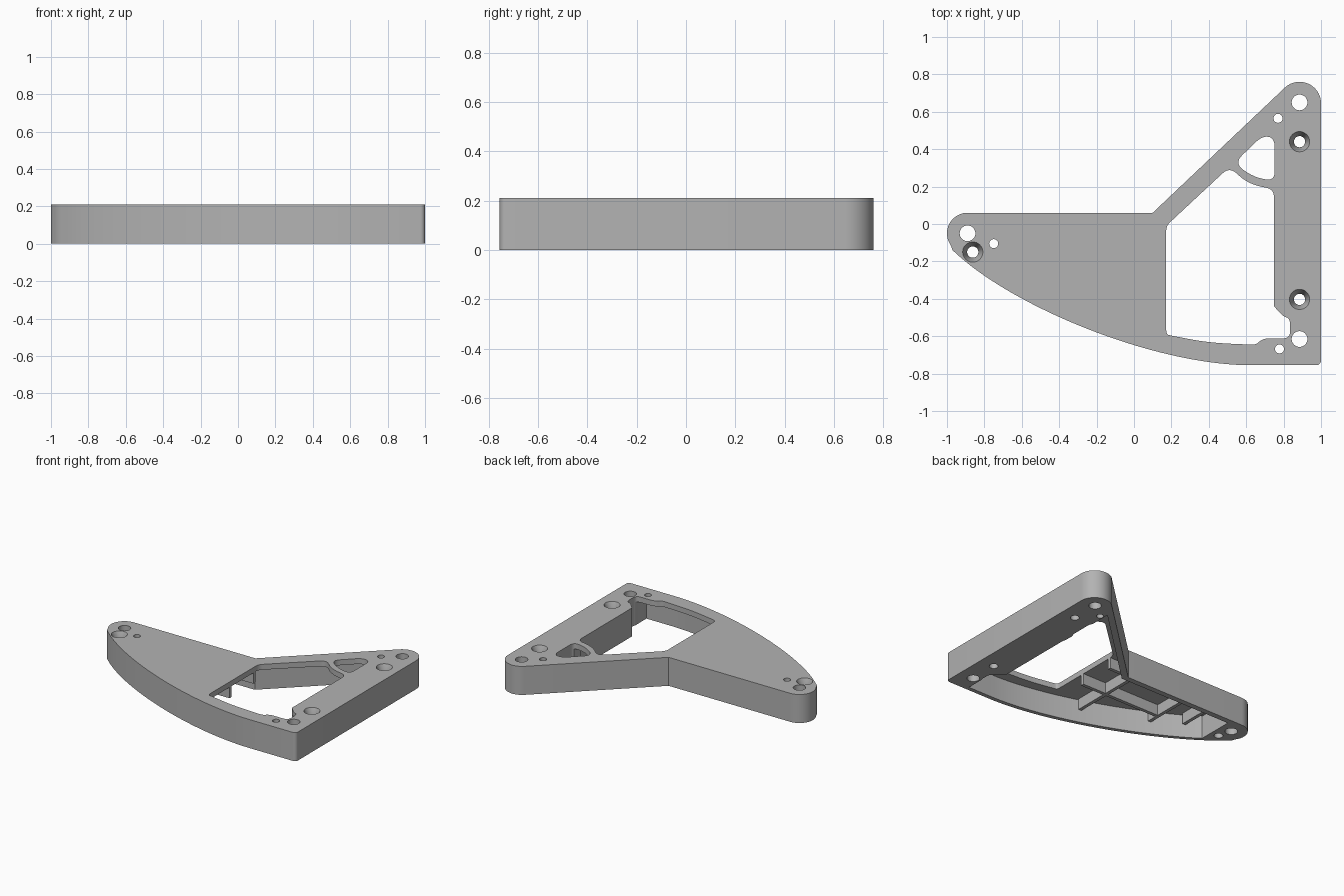
import bpy, bmesh, math
from mathutils import Vector
from mathutils.geometry import interpolate_bezier

cube = bpy.data.objects.get("Cube")
if cube:
    bpy.data.objects.remove(cube, do_unlink=True)

grey = bpy.data.materials.new("plain grey")
grey.use_nodes = True
grey.diffuse_color = (0.45, 0.45, 0.45, 1)
grey.node_tree.nodes["Principled BSDF"].inputs["Base Color"].default_value = grey.diffuse_color

HEIGHT, PLATE_BOTTOM = 0.21, 0.17


def add_object(name, bm):
    bmesh.ops.recalc_face_normals(bm, faces=bm.faces)
    mesh = bpy.data.meshes.new(name)
    bm.to_mesh(mesh)
    bm.free()
    mesh.materials.append(grey)
    obj = bpy.data.objects.new(name, mesh)
    bpy.context.collection.objects.link(obj)
    return obj


def arc(cx, cy, r, start, end, steps=16):
    angles = [math.radians(start + (end - start) * i / steps) for i in range(steps + 1)]
    return [(cx + r * math.cos(a), cy + r * math.sin(a)) for a in angles]


def rounded(corners, steps=8):
    """Outline from (x, y, softness), each corner replaced by a curve."""
    out = []
    for i, (x, y, r) in enumerate(corners):
        p = Vector((x, y))
        a = Vector(corners[i - 1][:2]) - p
        b = Vector(corners[(i + 1) % len(corners)][:2]) - p
        if r == 0:
            out.append((x, y))
            continue
        a = p + a.normalized() * min(r, a.length * 0.48)
        b = p + b.normalized() * min(r, b.length * 0.48)
        for k in range(steps + 1):
            t = k / steps
            out.append(tuple(a * (1 - t) ** 2 + p * 2 * t * (1 - t) + b * t * t))
    return out


def prism(name, outline, z0, z1):
    bm = bmesh.new()
    face = bm.faces.new([bm.verts.new((x, y, z0)) for x, y in outline])
    ext = bmesh.ops.extrude_face_region(bm, geom=[face])
    verts = [v for v in ext["geom"] if isinstance(v, bmesh.types.BMVert)]
    bmesh.ops.translate(bm, vec=(0, 0, z1 - z0), verts=verts)
    return add_object(name, bm)


def cone(name, x, y, z0, z1, r0, r1):
    bm = bmesh.new()
    bmesh.ops.create_cone(bm, cap_ends=True, segments=32, radius1=r0, radius2=r1, depth=z1 - z0)
    bmesh.ops.translate(bm, vec=(x, y, (z0 + z1) / 2), verts=bm.verts)
    return add_object(name, bm)


def cut(target, cutter):
    mod = target.modifiers.new("cut", "BOOLEAN")
    mod.operation, mod.solver, mod.object = "DIFFERENCE", "EXACT", cutter
    bpy.context.view_layer.update()
    graph = bpy.context.evaluated_depsgraph_get()
    mesh = bpy.data.meshes.new_from_object(target.evaluated_get(graph))
    target.modifiers.clear()
    target.data = mesh
    bpy.data.objects.remove(cutter, do_unlink=True)


# Outer body: bowed front, rounded left and back ends
bow = [(p.x, p.y) for p in interpolate_bezier(
    Vector((-0.97, -0.14, 0)), Vector((-0.66, -0.44, 0)),
    Vector((0.1, -0.752, 0)), Vector((0.62, -0.755, 0)), 40)]
outline = (bow + arc(0.975, -0.73, 0.025, -90, 0, 6)
           + arc(0.885, 0.645, 0.115, 0, 133, 20)
           + [(0.1, 0.06)] + arc(-0.89, -0.05, 0.11, 90, 215, 20))
body = prism("wing_body", outline, 0, HEIGHT)

# Hollow underside, leaving a thin front and back wall and solid ends
inner_bow = [(x, y + 0.03) for x, y in bow if x > -0.79]
hollow = [(-0.8, -0.245)] + inner_bow + [
    (0.83, -0.725), (0.83, -0.51), (0.8, -0.485), (0.741, -0.435),
    (0.741, 0.606), (0.123, 0.02), (-0.8, 0.02)]
cut(body, prism("hollow_cutter", hollow, -0.1, PLATE_BOTTOM))

# Large window and small three-sided opening
window = rounded([
    (0.172, -0.59, 0.03), (0.172, -0.01, 0.03), (0.51, 0.305, 0.05),
    (0.61, 0.215, 0.1), (0.748, 0.185, 0.04), (0.748, -0.44, 0),
    (0.8, -0.495, 0.02), (0.835, -0.505, 0.04), (0.835, -0.612, 0.04),
    (0.69, -0.612, 0.03), (0.65, -0.646, 0.02), (0.4, -0.635, 0.15),
    (0.2, -0.597, 0.01)])
cut(body, prism("window_cutter", window, -0.1, 0.3))
opening = rounded([
    (0.535, 0.325, 0.06), (0.685, 0.472, 0.06), (0.752, 0.46, 0.05),
    (0.752, 0.23, 0.05), (0.64, 0.25, 0.09)])
cut(body, prism("opening_cutter", opening, -0.1, 0.3))

# Plain holes and countersunk screw holes
for x, y, r in [(0.885, 0.65, 0.042), (0.885, -0.615, 0.042), (-0.89, -0.05, 0.042),
                (0.77, 0.565, 0.024), (0.778, -0.668, 0.024), (-0.75, -0.105, 0.024)]:
    cut(body, cone("hole_cutter", x, y, -0.1, 0.3, r, r))
for x, y in [(0.885, 0.44), (0.885, -0.403), (-0.862, -0.15)]:
    cut(body, cone("screw_cutter", x, y, -0.1, 0.3, 0.03, 0.03))
    cut(body, cone("sink_cutter", x, y, 0.15, 0.212, 0.03, 0.055))

bpy.ops.object.select_all(action="DESELECT")
body.select_set(True)
bpy.context.view_layer.objects.active = body
bpy.ops.object.shade_smooth_by_angle(angle=math.radians(30))

# Stiffening ribs hanging under the plate
for name, x0, x1, y0, y1 in [
        ("front_long_rib", -0.5, 0.172, -0.345, -0.32),
        ("back_long_rib", -0.5, 0.172, -0.065, -0.04),
        ("inner_cross_rib", -0.045, -0.02, -0.6, 0.03),
        ("outer_cross_rib", -0.5, -0.475, -0.42, 0.03),
        ("end_cross_rib", -0.7, -0.675, -0.3, -0.1)]:
    prism(name, [(x0, y0), (x1, y0), (x1, y1), (x0, y1)], 0.09, PLATE_BOTTOM + 0.005)
